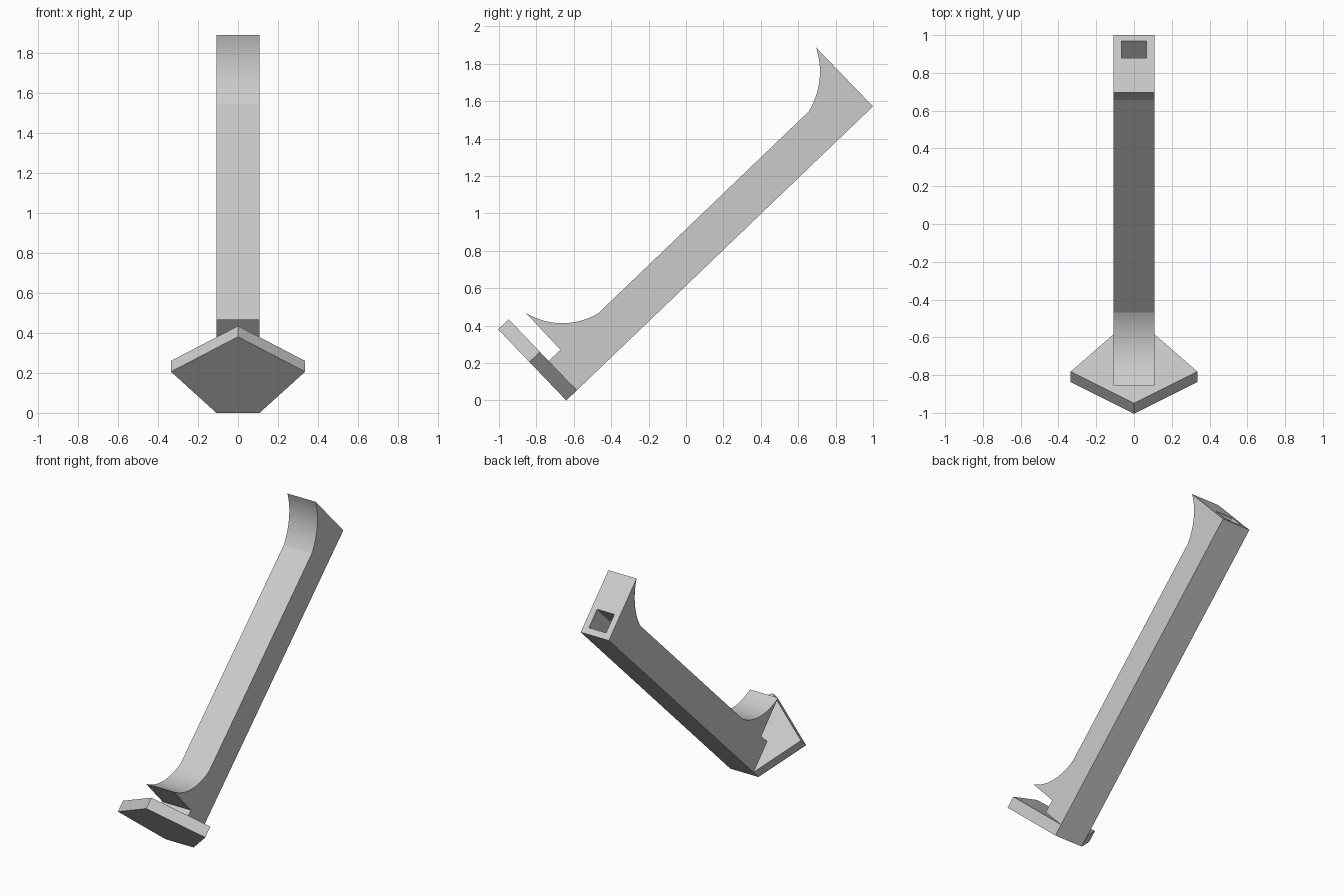
import bpy
import bmesh
import math
from mathutils import Vector

cube = bpy.data.objects.get("Cube")
if cube:
    bpy.data.objects.remove(cube, do_unlink=True)

# Leaning frame: u runs along the bar, s square to it, both in the y-z plane
ORIGIN = Vector((0, -0.64, 0))
TILT = math.atan2(1.52, 1.585)
U = Vector((0, math.cos(TILT), math.sin(TILT)))
S = Vector((0, -math.sin(TILT), math.cos(TILT)))

grey = bpy.data.materials.new("plain grey")
grey.use_nodes = True
COLOUR = (0.6, 0.6, 0.6, 1)
grey.diffuse_color = COLOUR
grey.node_tree.nodes["Principled BSDF"].inputs["Base Color"].default_value = COLOUR


def place(x, u, s):
    return ORIGIN + Vector((x, 0, 0)) + U * u + S * s


def prism(name, outline, offset):
    """Extrude a flat outline of placed points along an offset vector."""
    bm = bmesh.new()
    face = bm.faces.new([bm.verts.new(p) for p in outline])
    grown = bmesh.ops.extrude_face_region(bm, geom=[face])["geom"]
    verts = [g for g in grown if isinstance(g, bmesh.types.BMVert)]
    bmesh.ops.translate(bm, verts=verts, vec=offset)
    bmesh.ops.recalc_face_normals(bm, faces=bm.faces)
    mesh = bpy.data.meshes.new(name)
    bm.to_mesh(mesh)
    bm.free()
    mesh.materials.append(grey)
    obj = bpy.data.objects.new(name, mesh)
    bpy.context.collection.objects.link(obj)
    return obj


def arc(a, b, sag, steps=16):
    """Circular arc from a to b, bulging to the right of the chord by sag."""
    a, b = Vector(a), Vector(b)
    chord = b - a
    half = chord.length / 2
    side = Vector((chord.y, -chord.x)).normalized()
    radius = (half * half + sag * sag) / (2 * sag)
    centre = (a + b) / 2 + side * (sag - radius)
    sweep = math.asin(half / radius)
    along = chord.normalized()
    points = []
    for i in range(steps + 1):
        t = sweep * (2 * i / steps - 1)
        points.append(centre + radius * (along * math.sin(t) + side * math.cos(t)))
    return points


# Bar with a flared top end and a hooked, notched foot
HALF = 0.108
PLATE = 0.078
profile = [(2.272, 0), (PLATE, 0), (PLATE, 0.217), (0.165, 0.217)]
profile += arc((0.168, 0.486), (0.445, 0.218), 0.053)
profile += arc((2.004, 0.218), (2.270, 0.437), 0.038)
bar = prism("bar", [place(-HALF, u, s) for u, s in profile], Vector((2 * HALF, 0, 0)))

# Square socket running down the bar
socket = [(-0.066, 0.043), (0.066, 0.043), (0.066, 0.173), (-0.066, 0.173)]
cutter = prism("socket_cutter", [place(x, PLATE + 0.003, s) for x, s in socket], U * 2.5)
cutter.hide_render = True
cut = bar.modifiers.new("socket", 'BOOLEAN')
cut.operation = 'DIFFERENCE'
cut.solver = 'EXACT'
cut.object = cutter
bpy.ops.object.select_all(action='DESELECT')
bpy.context.view_layer.objects.active = bar
bar.select_set(True)
bpy.ops.object.modifier_apply(modifier=cut.name)
bpy.data.objects.remove(cutter, do_unlink=True)
bpy.ops.object.shade_smooth_by_angle(angle=math.radians(8))

# Five-sided foot plate
right_side = [(HALF, 0), (0.335, 0.285)]
plate = right_side + [(0, 0.527)] + [(-x, s) for x, s in reversed(right_side)]
prism("foot_plate", [place(x, 0, s) for x, s in plate], U * PLATE)
